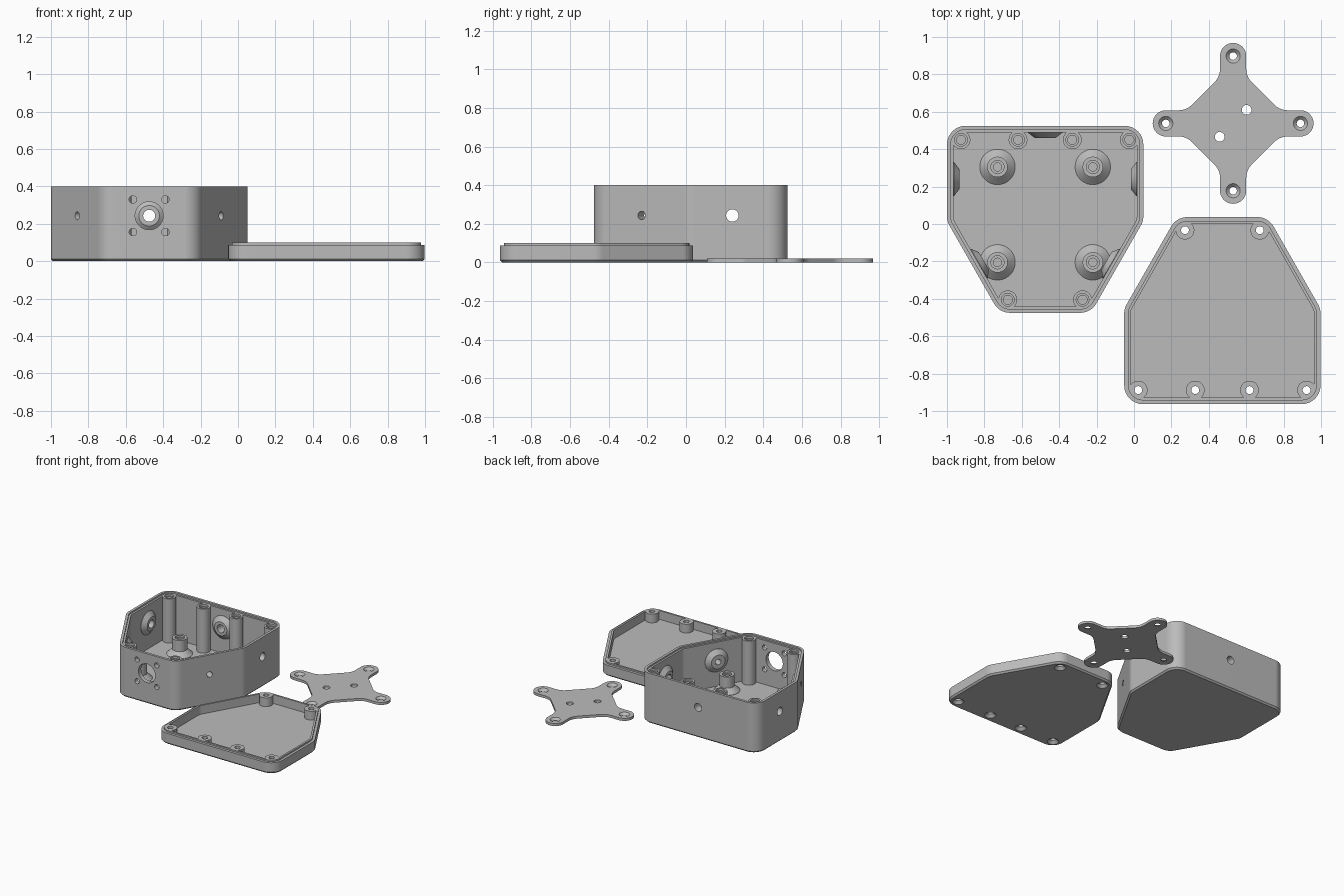
import bpy, bmesh, math
from mathutils import Vector, Matrix

if "Cube" in bpy.data.objects:
    bpy.data.objects.remove(bpy.data.objects["Cube"], do_unlink=True)

grey = bpy.data.materials.new("plain_grey")
grey.use_nodes = True
colour = (0.5, 0.5, 0.5, 1)
grey.diffuse_color = colour
grey.node_tree.nodes["Principled BSDF"].inputs["Base Color"].default_value = colour


def outline(corners, inset=0.0, steps=8):
    """Rounded polygon from (x, y, radius) corners, shrunk by inset."""
    points = []
    for i, (x, y, r) in enumerate(corners):
        p = Vector((x, y))
        a = (Vector(corners[i - 1][:2]) - p).normalized()
        b = (Vector(corners[(i + 1) % len(corners)][:2]) - p).normalized()
        half = a.angle(b) / 2
        middle = (a + b).normalized()
        centre = p + middle * (r / math.sin(half))
        r_in = (r - inset) / r
        start = a * (r / math.tan(half)) + p - centre
        end = b * (r / math.tan(half)) + p - centre
        turn = math.atan2(start.cross(end), start.dot(end))
        for k in range(steps + 1):
            points.append(centre + Matrix.Rotation(turn * k / steps, 2) @ start * r_in)
    return points


def loft(name, rings):
    """Closed solid through rings of equal point count."""
    bm = bmesh.new()
    loops = [[bm.verts.new(p) for p in ring] for ring in rings]
    n = len(loops[0])
    for low, high in zip(loops, loops[1:]):
        for i in range(n):
            j = (i + 1) % n
            bm.faces.new((low[i], low[j], high[j], high[i]))
    bm.faces.new(loops[0][::-1])
    bm.faces.new(loops[-1])
    bmesh.ops.recalc_face_normals(bm, faces=bm.faces)
    mesh = bpy.data.meshes.new(name)
    bm.to_mesh(mesh)
    bm.free()
    mesh.materials.append(grey)
    ob = bpy.data.objects.new(name, mesh)
    bpy.context.collection.objects.link(ob)
    return ob


def prism(name, corners, levels):
    """Stack of (inset, z) levels of one outline."""
    return loft(name, [[(p.x, p.y, z) for p in outline(corners, d)] for d, z in levels])


def rod(profile, at, axis=(0, 0, 1), sides=32):
    """Turned solid with (radius, distance) profile along an axis."""
    turn = Vector(axis).to_track_quat("Z", "Y")
    angles = [math.tau * (k + 0.5) / sides for k in range(sides)]
    return loft("tool", [[Vector(at) + turn @ Vector((r * math.cos(t), r * math.sin(t), d))
                          for t in angles] for r, d in profile])


def combine(target, tool, operation):
    mod = target.modifiers.new("join", "BOOLEAN")
    mod.operation, mod.object, mod.solver = operation, tool, "EXACT"
    bpy.context.view_layer.objects.active = target
    bpy.ops.object.modifier_apply(modifier=mod.name)
    bpy.data.objects.remove(tool, do_unlink=True)


def cut(target, tool):
    combine(target, tool, "DIFFERENCE")


def add(target, tool):
    combine(target, tool, "UNION")


def finish(ob, x, y, turn=0):
    ob.location = (x, y, 0)
    ob.rotation_euler.z = turn
    bpy.ops.object.select_all(action="DESELECT")
    ob.select_set(True)
    bpy.context.view_layer.objects.active = ob
    bpy.ops.object.shade_smooth_by_angle(angle=math.radians(25))
    ob.modifiers.new("even_shading", "WEIGHTED_NORMAL").keep_sharp = True


# Shared six-sided outline and screw positions
R = 0.1
CASE = [(-0.245, -0.5, R), (0.245, -0.5, R), (0.525, -0.01, R),
        (0.525, 0.5, R), (-0.525, 0.5, R), (-0.525, -0.01, R)]
SCREWS = [(s * x, y) for s in (-1, 1) for x, y in ((0.45, 0.425), (0.145, 0.425), (0.2, -0.43))]
WALL = 0.035


def cavity(bottom, top):
    """Inner space with round screw columns left standing."""
    space = prism("cavity", CASE, [(WALL, bottom), (WALL, top)])
    for x, y in SCREWS:
        cut(space, rod([(0.05, bottom - 0.05), (0.05, top + 0.05)], (x, y, 0)))
    return space


# Deep box with recessed rim
box = prism("box", CASE, [(0.012, 0), (0, 0.012), (0, 0.4)])
cut(box, cavity(WALL, 0.42))
cut(box, prism("rim_recess", CASE, [(0.02, 0.388), (0.02, 0.45)]))

# Stepped standoffs on the floor
for sx in (-1, 1):
    for y in (0.28, -0.23):
        add(box, rod([(0.095, 0.02), (0.095, 0.037), (0.055, 0.075), (0.055, 0.165)], (sx * 0.255, y, 0)))
        cut(box, rod([(0.022, 0.05), (0.022, 0.15), (0.035, 0.15), (0.035, 0.2)], (sx * 0.255, y, 0)))

# Conical bosses and holes on back, side and slanted walls: position, inward axis, hole radius
MID = 0.243
slant = Vector((0.49, -0.28, 0)).normalized()
ports = [((0, 0.5, MID), (0, -1, 0), 0.032)]
for s in (-1, 1):
    ports.append(((s * 0.525, 0.215, MID), (-s, 0, 0), 0.032))
    ports.append(((s * 0.385, -0.255, MID), (-s * slant.x, -slant.y, 0), 0.022))
for at, axis, r in ports:
    add(box, rod([(0.092, 0.015), (0.092, WALL + 0.002), (0.055, 0.066)], at, axis))
    cut(box, rod([(r, -0.05), (r, 0.1)], at, axis))

# Large front opening with four mounting holes
front = (0, -0.5, MID)
cut(box, rod([(0.075, -0.05), (0.075, 0.06)], front, (0, 1, 0)))
for sx in (-1, 1):
    for sz in (-1, 1):
        cut(box, rod([(0.02, -0.05), (0.02, 0.06)],
                     (sx * 0.087, -0.5, MID + sz * 0.087), (0, 1, 0), 20))

# Stepped screw sockets in the columns
for x, y in SCREWS:
    cut(box, rod([(0.024, 0.2), (0.024, 0.372), (0.034, 0.372), (0.034, 0.45)], (x, y, 0)))
finish(box, -0.475, 0.025)

# Shallow lid with raised tongue and countersunk holes
lid = prism("lid", CASE, [(0.012, 0), (0, 0.012), (0, 0.088), (0.02, 0.088), (0.02, 0.1)])
cut(lid, cavity(0.03, 0.15))
for x, y in SCREWS:
    cut(lid, rod([(0.046, -0.004), (0.021, 0.021), (0.021, 0.15)], (x, y, 0)))
finish(lid, 0.4725, -0.463, math.pi)

# Flat four-armed bracket
ARM = [(0.25, -0.07, 0.1), (0.43, -0.07, 0.0695), (0.43, 0.07, 0.0695), (0.25, 0.07, 0.1)]
cross = []
for k in range(4):
    spin = Matrix.Rotation(k * math.pi / 2, 2)
    cross += [(*(spin @ Vector((x, y))), r) for x, y, r in ARM]
bracket = prism("bracket", cross, [(0, 0), (0, 0.02)])
for k in range(4):
    spin = Matrix.Rotation(k * math.pi / 2, 3, "Z")
    cut(bracket, rod([(0.02, -0.05), (0.02, 0.002), (0.042, 0.024)], spin @ Vector((0.36, 0, 0))))
for s in (-1, 1):
    cut(bracket, rod([(0.026, -0.05), (0.026, 0.05)], (s * 0.072, s * 0.072, 0)))
finish(bracket, 0.53, 0.538)
